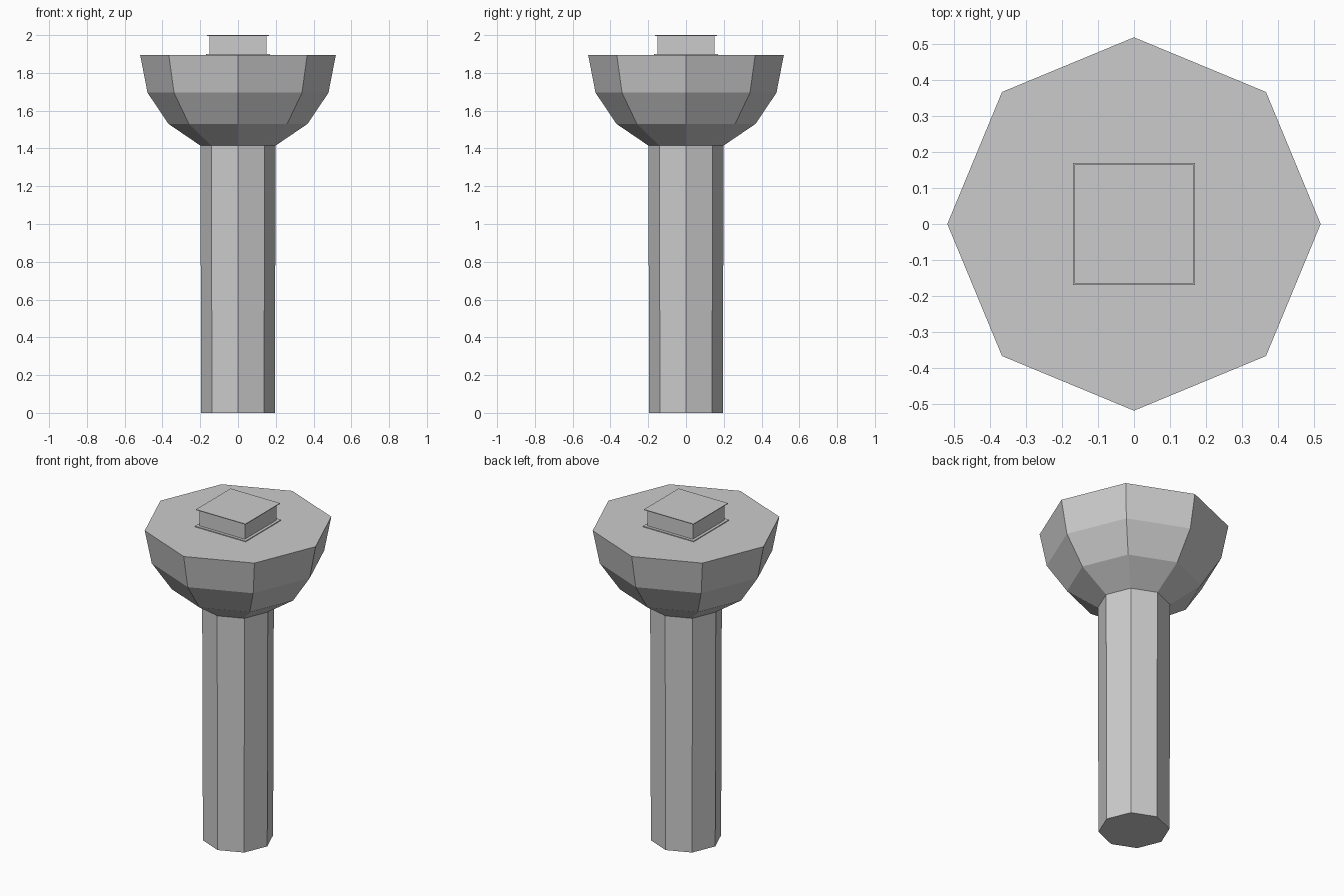
import bpy, bmesh, math

if "Cube" in bpy.data.objects:
    bpy.data.objects.remove(bpy.data.objects["Cube"])


def lathe(name, profile, sides, turn=0.0, cap_bottom=True, cap_top=True):
    """Flat-faced solid of revolution from (radius, z) points."""
    bm = bmesh.new()
    rings = []
    for r, z in profile:
        angles = [turn + 2 * math.pi * i / sides for i in range(sides)]
        rings.append([bm.verts.new((r * math.cos(a), r * math.sin(a), z)) for a in angles])
    for low, high in zip(rings, rings[1:]):
        for i in range(sides):
            j = (i + 1) % sides
            bm.faces.new((low[i], low[j], high[j], high[i]))
    if cap_bottom:
        bm.faces.new(rings[0][::-1])
    if cap_top:
        bm.faces.new(rings[-1])
    mesh = bpy.data.meshes.new(name)
    bm.to_mesh(mesh)
    bm.free()
    obj = bpy.data.objects.new(name, mesh)
    bpy.context.collection.objects.link(obj)
    return obj


# Octagonal shaft, very slightly wider at the top
lathe("shaft", [(0.195, 0), (0.199, 1.415)], 8, cap_top=False)

# Faceted bowl-shaped head with a flat top
lathe("head", [(0.199, 1.415), (0.368, 1.53), (0.479, 1.695), (0.518, 1.895)],
      8, cap_bottom=False)

# Square cap block with a thin lip at its foot and at its top
square = [(0.169, 1.89), (0.169, 1.9), (0.152, 1.9),
          (0.152, 1.996), (0.165, 1.996), (0.165, 2.0)]
lathe("cap_block", [(half * math.sqrt(2), z) for half, z in square], 4,
      turn=math.pi / 4, cap_bottom=False)
